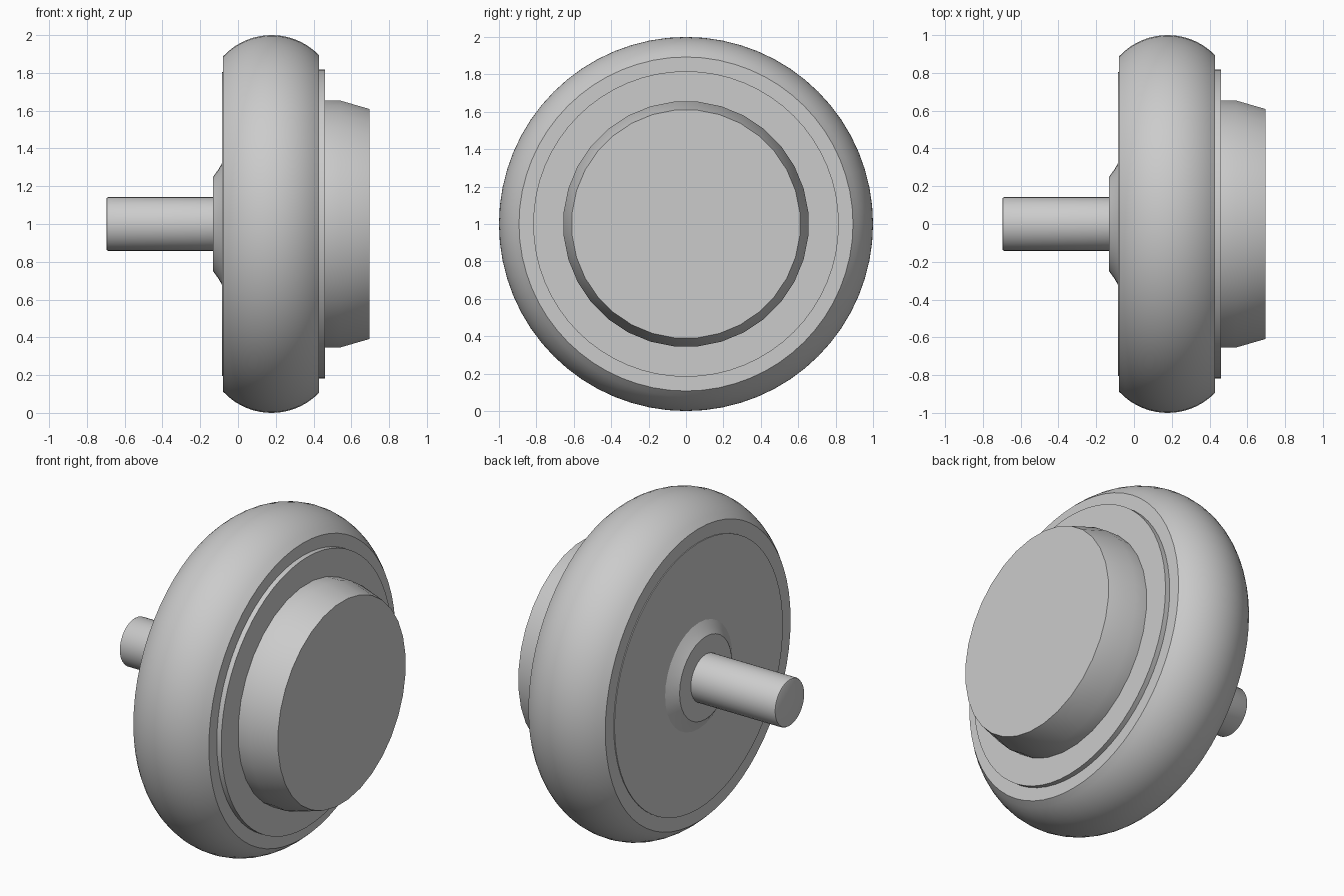
import bpy, bmesh, math
from mathutils import Matrix

cube = bpy.data.objects.get("Cube")
if cube:
    bpy.data.objects.remove(cube, do_unlink=True)

grey = bpy.data.materials.new("plain_grey")
grey.use_nodes = True
colour = (0.6, 0.6, 0.6, 1)
grey.diffuse_color = colour
grey.node_tree.nodes["Principled BSDF"].inputs["Base Color"].default_value = colour


def lathe(name, profile, sides, turn=0.0, smooth=30):
    """Spin (x, radius) points around the axle line and cap both ends."""
    bm = bmesh.new()
    rings = []
    for x, r in profile:
        angles = [turn + math.tau * i / sides for i in range(sides)]
        rings.append([bm.verts.new((x, r * math.sin(a), 1 + r * math.cos(a))) for a in angles])
    for a, b in zip(rings, rings[1:]):
        for i in range(sides):
            j = (i + 1) % sides
            bm.faces.new((a[i], a[j], b[j], b[i]))
    bm.faces.new(rings[0])
    bm.faces.new(rings[-1])
    bmesh.ops.recalc_face_normals(bm, faces=bm.faces)
    mesh = bpy.data.meshes.new(name)
    bm.to_mesh(mesh)
    bm.free()
    mesh.materials.append(grey)
    obj = bpy.data.objects.new(name, mesh)
    bpy.context.collection.objects.link(obj)
    bpy.ops.object.select_all(action='DESELECT')
    obj.select_set(True)
    bpy.context.view_layer.objects.active = obj
    bpy.ops.object.shade_smooth_by_angle(angle=math.radians(smooth))
    return obj


# Rounded tyre: circular arc crown between two flat sides
radius, mid = 0.35, 0.178
tyre = []
for i in range(17):
    x = -0.08 + 0.51 * i / 16
    tyre.append((x, 1 - radius + math.sqrt(radius ** 2 - (x - mid) ** 2)))
lathe("tyre", tyre, 64)

# Thin discs on either side of the tyre
lathe("inner_disc", [(-0.085, 0.805), (-0.07, 0.805)], 64)
lathe("outer_disc", [(0.42, 0.817), (0.46, 0.817)], 64)

# Tapered hub cap
lathe("hub_cap", [(0.45, 0.657), (0.54, 0.657), (0.695, 0.612)], 32, math.pi / 32)

# Flared collar and axle
lathe("axle_collar", [(-0.08, 0.33), (-0.105, 0.287), (-0.132, 0.25)], 32)
lathe("axle", [(-0.697, 0.132), (-0.694, 0.139), (-0.687, 0.143), (-0.12, 0.143)], 32)
